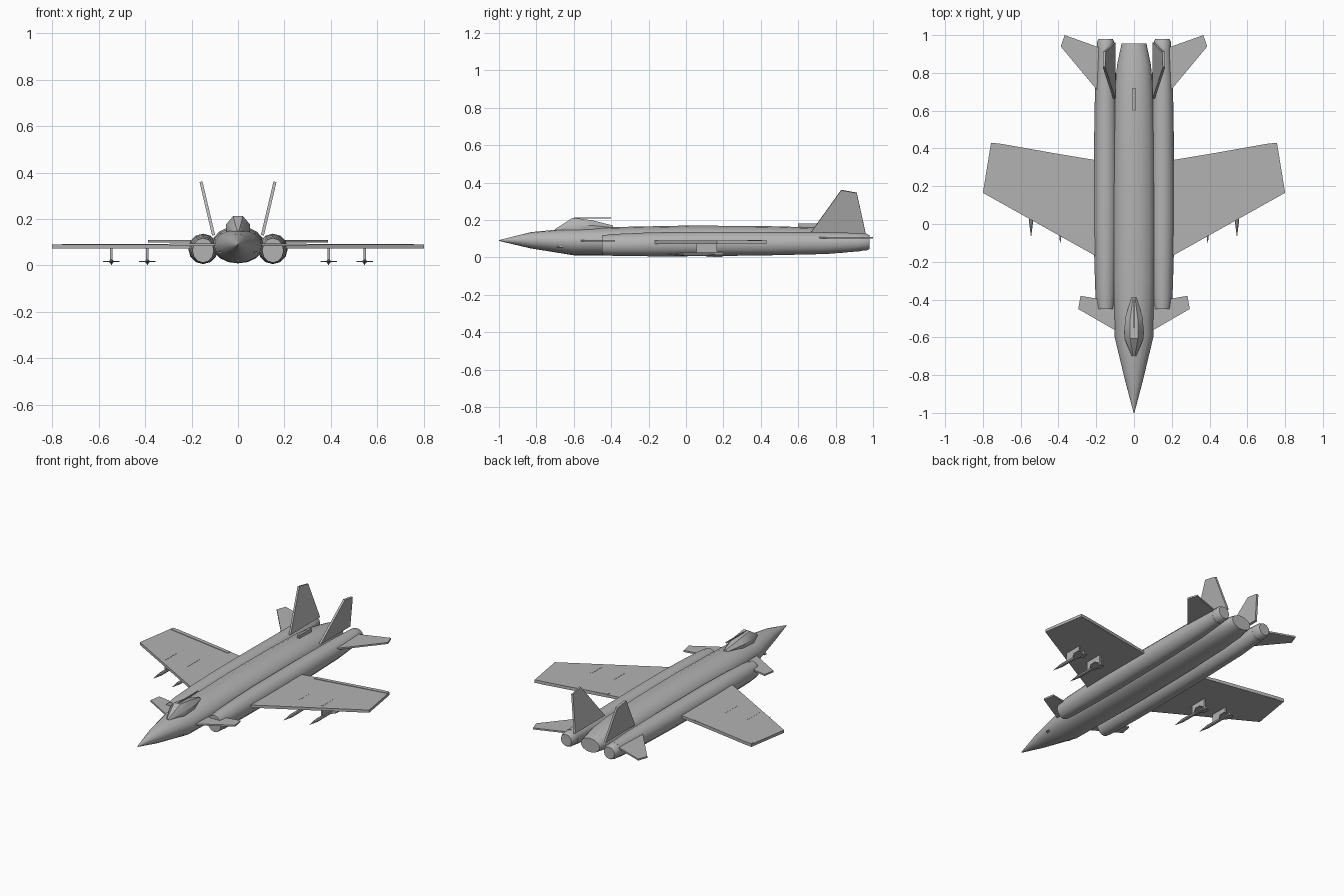
import bpy, bmesh, math
from mathutils import Vector

if "Cube" in bpy.data.objects:
    bpy.data.objects.remove(bpy.data.objects["Cube"])

grey = bpy.data.materials.new("airframe grey")
grey.diffuse_color = (0.45, 0.45, 0.45, 1)
grey.use_nodes = True
grey.node_tree.nodes["Principled BSDF"].inputs["Base Color"].default_value = grey.diffuse_color


def finish(name, bm, smooth=False):
    bmesh.ops.recalc_face_normals(bm, faces=bm.faces[:])
    me = bpy.data.meshes.new(name)
    bm.to_mesh(me)
    bm.free()
    me.materials.append(grey)
    ob = bpy.data.objects.new(name, me)
    bpy.context.collection.objects.link(ob)
    if smooth:
        bpy.ops.object.select_all(action='DESELECT')
        ob.select_set(True)
        bpy.context.view_layer.objects.active = ob
        bpy.ops.object.shade_smooth_by_angle(angle=math.radians(40))
    return ob


def loft(name, stations, n, x=0.0, turn=0.0):
    """Body along y from rings of (y, half width, bottom z, top z)."""
    bm = bmesh.new()
    rings = []
    for y, w, lo, hi in stations:
        c, h = (lo + hi) / 2, (hi - lo) / 2
        angles = [turn + 2 * math.pi * i / n for i in range(n)]
        rings.append([bm.verts.new((x + w * math.cos(a), y, c + h * math.sin(a))) for a in angles])
    for a, b in zip(rings, rings[1:]):
        for i in range(n):
            j = (i + 1) % n
            bm.faces.new((a[i], a[j], b[j], b[i]))
    bm.faces.new(rings[0])
    bm.faces.new(rings[-1])
    return finish(name, bm, True)


def plate(name, points, thickness):
    """Flat panel through coplanar 3D points, thickened evenly about its plane."""
    pts = [Vector(p) for p in points]
    off = (pts[1] - pts[0]).cross(pts[2] - pts[0]).normalized() * thickness / 2
    bm = bmesh.new()
    a = [bm.verts.new(p + off) for p in pts]
    b = [bm.verts.new(p - off) for p in pts]
    bm.faces.new(a)
    bm.faces.new(b[::-1])
    for i in range(len(pts)):
        j = (i + 1) % len(pts)
        bm.faces.new((a[i], a[j], b[j], b[i]))
    return finish(name, bm)


def flat(name, outline, z, thickness):
    return plate(name, [(x, y, z) for x, y in outline], thickness)


def box(name, x, y, z):
    """Box from (min, max) ranges."""
    return flat(name, [(x[0], y[0]), (x[1], y[0]), (x[1], y[1]), (x[0], y[1])],
                (z[0] + z[1]) / 2, z[1] - z[0])


# Fuselage with pointed nose and tapered tail
loft("fuselage", [(-1.0, 0.002, 0.088, 0.092), (-0.83, 0.047, 0.048, 0.135),
                  (-0.6, 0.102, 0.011, 0.157), (-0.3, 0.110, 0.009, 0.164),
                  (0.0, 0.113, 0.009, 0.170), (0.4, 0.110, 0.012, 0.168),
                  (0.7, 0.102, 0.018, 0.160), (0.84, 0.090, 0.025, 0.147),
                  (0.955, 0.066, 0.038, 0.125)], 16)

# Cockpit canopy and spine blades
loft("canopy", [(-0.7, 0.012, 0.13, 0.152), (-0.605, 0.055, 0.09, 0.217),
                (-0.5, 0.052, 0.10, 0.202), (-0.39, 0.014, 0.13, 0.172)], 8, 0, math.pi / 8)
box("canopy_spine", (-0.003, 0.003), (-0.6, -0.4), (0.207, 0.213))
box("dorsal_antenna", (-0.007, 0.007), (0.6, 0.72), (0.15, 0.181))

for s, side in ((-1, "left"), (1, "right")):
    # Engine nacelle and nozzle
    loft(side + "_nacelle", [(-0.45, 0.046, 0.012, 0.118), (-0.38, 0.054, 0.008, 0.125),
                             (-0.2, 0.060, 0.006, 0.133), (0.0, 0.064, 0.006, 0.137),
                             (0.4, 0.062, 0.010, 0.137), (0.75, 0.056, 0.018, 0.135),
                             (0.93, 0.047, 0.033, 0.130)], 12, s * 0.15)
    loft(side + "_nozzle", [(0.92, 0.047, 0.034, 0.130), (0.965, 0.045, 0.037, 0.127),
                            (0.98, 0.037, 0.045, 0.119)], 12, s * 0.15)

    # Main wing with trailing edge control strip
    flat(side + "_wing", [(s * 0.08, -0.238), (s * 0.80, 0.165), (s * 0.757, 0.43),
                          (s * 0.08, 0.318)], 0.081, 0.017)
    flat(side + "_aileron", [(s * 0.30, 0.33), (s * 0.757, 0.407), (s * 0.754, 0.43),
                             (s * 0.70, 0.424), (s * 0.30, 0.353)], 0.083, 0.019)

    # Canard, tailplane and small nose vane
    flat(side + "_canard", [(s * 0.06, -0.586), (s * 0.295, -0.45), (s * 0.283, -0.38),
                            (s * 0.06, -0.42)], 0.089, 0.010)
    flat(side + "_tailplane", [(s * 0.13, 0.63), (s * 0.388, 0.94), (s * 0.367, 1.0),
                               (s * 0.13, 0.915)], 0.105, 0.010)
    flat(side + "_nose_vane", [(s * 0.05, -0.70), (s * 0.085, -0.68), (s * 0.085, -0.66),
                               (s * 0.05, -0.66)], 0.057, 0.006)

    # Outward leaning tail fin
    lean = lambda y, z: (s * (0.105 + (z - 0.13) * 0.235), y, z)
    plate(side + "_fin", [lean(0.665, 0.13), lean(0.83, 0.36),
                          lean(0.913, 0.345), lean(0.96, 0.13)], 0.013)

    # Underwing pylons and missiles
    for k, (px, dy) in enumerate(((0.39, 0.0), (0.545, 0.035))):
        x, tag = s * px, f"{side}_{('inner', 'outer')[k]}"
        box(tag + "_pylon", (x - 0.005, x + 0.005), (0.055, 0.165), (0.015, 0.0905))
        loft(tag + "_missile", [(-0.10 + dy, 0.001, 0.016, 0.018), (-0.03 + dy, 0.010, 0.007, 0.027),
                                (0.165 + dy, 0.010, 0.007, 0.027)], 8, x)
        flat(tag + "_missile_fins", [(x - 0.035, 0.12 + dy), (x, 0.07 + dy), (x + 0.035, 0.12 + dy),
                                     (x + 0.035, 0.16 + dy), (x - 0.035, 0.16 + dy)], 0.017, 0.004)
        box(tag + "_missile_tail", (x - 0.002, x + 0.002), (0.11 + dy, 0.16 + dy), (0.003, 0.031))
